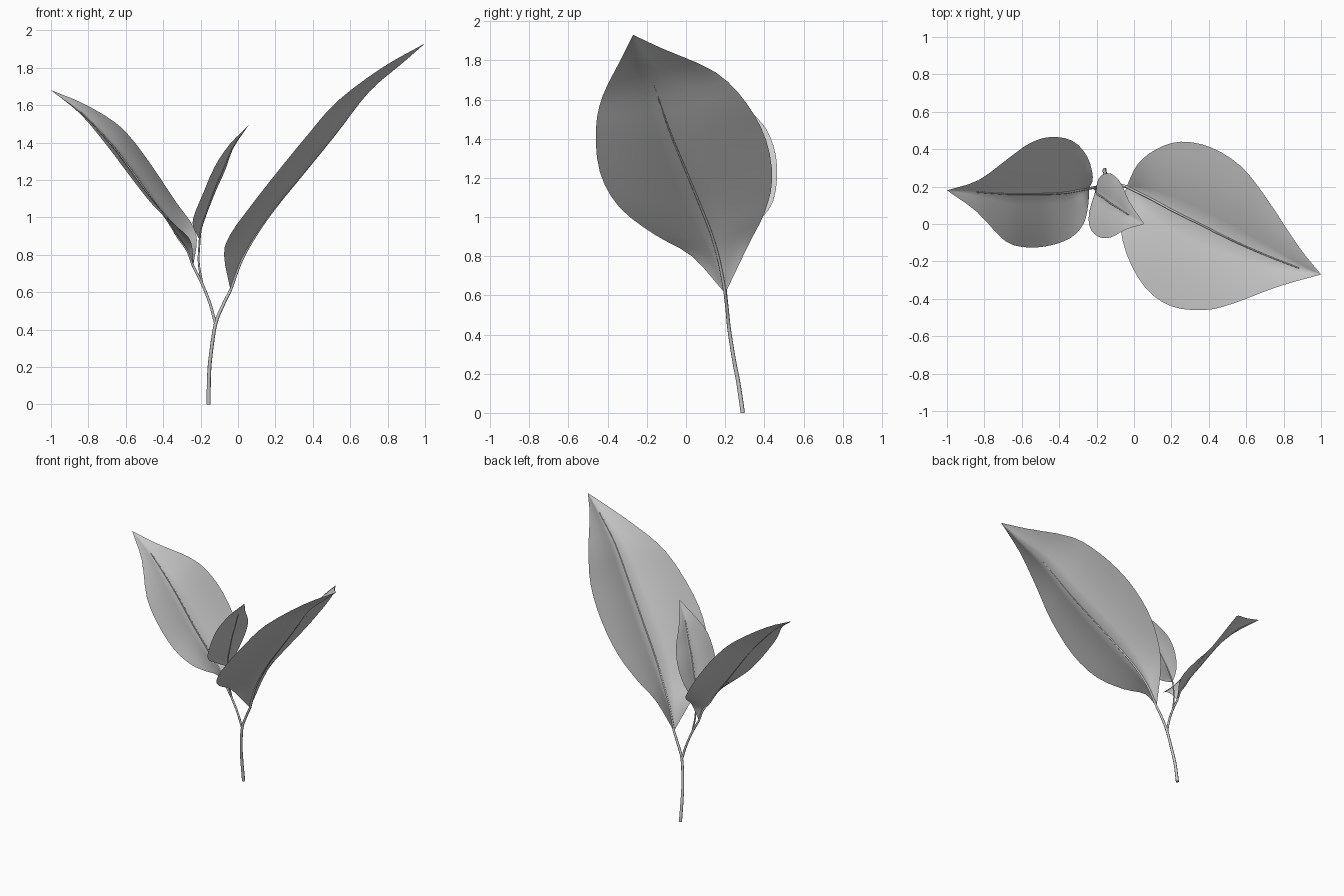
import bpy, bmesh, math
from mathutils import Vector

if "Cube" in bpy.data.objects:
    bpy.data.objects.remove(bpy.data.objects["Cube"])


def spline(pts, n):
    """Smooth path through the given points, n samples per segment."""
    p = [Vector(q) for q in pts]
    p = [2 * p[0] - p[1]] + p + [2 * p[-1] - p[-2]]
    out = []
    for i in range(1, len(p) - 2):
        a, b, c, d = p[i - 1:i + 3]
        for k in range(n):
            t = k / n
            out.append(0.5 * (2 * b + (c - a) * t + (2 * a - 5 * b + 4 * c - d) * t * t
                              + (3 * b - a - 3 * c + d) * t ** 3))
    return out + [p[-2]]


def tube(name, pts, r0, r1):
    """Round tapered stalk along a smooth path."""
    path = spline(pts, 4)
    cu = bpy.data.curves.new(name, 'CURVE')
    cu.dimensions = '3D'
    cu.bevel_depth = 1.0
    cu.bevel_resolution = 2
    cu.use_fill_caps = True
    s = cu.splines.new('POLY')
    s.points.add(len(path) - 1)
    for i, q in enumerate(path):
        s.points[i].co = (*q, 1)
        s.points[i].radius = r0 + (r1 - r0) * i / (len(path) - 1)
    s.use_smooth = True
    ob = bpy.data.objects.new(name, cu)
    bpy.context.collection.objects.link(ob)
    bpy.ops.object.select_all(action='DESELECT')
    ob.select_set(True)
    bpy.context.view_layer.objects.active = ob
    bpy.ops.object.convert(target='MESH')


def leaf(name, base, tip, left, mid, right, rib, sag=-0.03, cols=5):
    """Blade lofted from two edge lines to a folded midrib, plus the rib itself."""
    L, M, R = (spline([base] + e + [tip], 3) for e in (left, mid, right))
    along = Vector(tip) - Vector(base)
    verts, n = [], 2 * cols + 1
    for l, m, r in zip(L, M, R):
        down = along.cross(r - l).normalized()
        if down.z > 0:
            down = -down
        for j in range(n):
            t = (j - cols) / cols
            edge = l if t < 0 else r
            bow = sag * (edge - m).length * math.sin(math.pi * abs(t))
            verts.append(m.lerp(edge, abs(t)) + down * bow)
    faces = [(i * n + j, i * n + j + 1, (i + 1) * n + j + 1, (i + 1) * n + j)
             for i in range(len(M) - 1) for j in range(n - 1)]
    me = bpy.data.meshes.new(name)
    me.from_pydata(verts, [], faces)
    ob = bpy.data.objects.new(name, me)
    bpy.context.collection.objects.link(ob)
    # merge the collapsed ends and turn the upper side outward
    bm = bmesh.new()
    bm.from_mesh(me)
    bmesh.ops.remove_doubles(bm, verts=bm.verts, dist=1e-5)
    bm.normal_update()
    if sum(f.normal.z * f.calc_area() for f in bm.faces) < 0:
        bmesh.ops.reverse_faces(bm, faces=bm.faces)
    for f in bm.faces:
        f.smooth = True
    bm.to_mesh(me)
    bm.free()
    # the rib sinks up into the blade away from the stalk
    line = [Vector(q) + Vector((0, 0, 0.001 * min(i + 1, 5))) for i, q in enumerate(mid)]
    tube(name + "_midrib", [base] + line, rib, 0.003)


# Stem and its branches
fork, fork2 = (-.12, .22, .43), (-.19, .2, .64)
big_base, left_base, small_base = (-.04, .2, .61), (-.24, .19, .74), (-.205, .18, .88)
tube("main_stem", [(-.157, .29, 0), (-.155, .268, .15), (-.145, .245, .27), fork,
                   (-.08, .21, .53), big_base], .011, .008)
tube("left_branch", [fork, (-.15, .21, .54), fork2, left_base], .008, .007)
tube("small_branch", [fork2, (-.21, .19, .76), small_base], .006, .005)

# Large right leaf
leaf("large_leaf", big_base, (1, -.27, 1.93),
     [(.02, .32, .86), (.12, .4, 1.02), (.25, .44, 1.19), (.41, .41, 1.39),
      (.57, .31, 1.58), (.7, .15, 1.74), (.88, -.12, 1.86)],
     [(.02, .17, .77), (.1, .13, .91), (.2, .075, 1.05), (.34, .005, 1.22),
      (.52, -.085, 1.44), (.7, -.165, 1.67), (.88, -.235, 1.825)],
     [(-.075, .03, .8), (-.04, -.16, .91), (.06, -.34, 1.05), (.2, -.44, 1.23),
      (.38, -.46, 1.45), (.53, -.425, 1.62), (.77, -.335, 1.8)], .008)

# Medium left leaf
leaf("medium_leaf", left_base, (-1, .18, 1.68),
     [(-.22, .25, .88), (-.25, .36, .97), (-.33, .445, 1.08), (-.45, .465, 1.26),
      (-.56, .43, 1.41), (-.66, .36, 1.51), (-.83, .235, 1.61)],
     [(-.27, .185, .82), (-.32, .175, .89), (-.38, .165, .985), (-.48, .16, 1.12),
      (-.58, .16, 1.26), (-.68, .16, 1.39), (-.84, .17, 1.56)],
     [(-.245, .1, .84), (-.27, 0, .9), (-.34, -.075, .96), (-.45, -.115, 1.06),
      (-.57, -.125, 1.21), (-.69, -.09, 1.37), (-.84, .065, 1.55)], .007)

# Young centre leaf
leaf("small_leaf", small_base, (.055, 0, 1.49),
     [(-.19, .24, .95), (-.155, .27, 1.05), (-.11, .262, 1.16), (-.065, .21, 1.26),
      (-.025, .12, 1.37)],
     [(-.195, .16, .95), (-.165, .14, 1.04), (-.125, .11, 1.15), (-.085, .085, 1.24),
      (-.03, .05, 1.37)],
     [(-.24, .06, .95), (-.235, -.02, 1.01), (-.19, -.068, 1.12), (-.125, -.072, 1.27),
      (-.045, -.03, 1.39)], .005)
